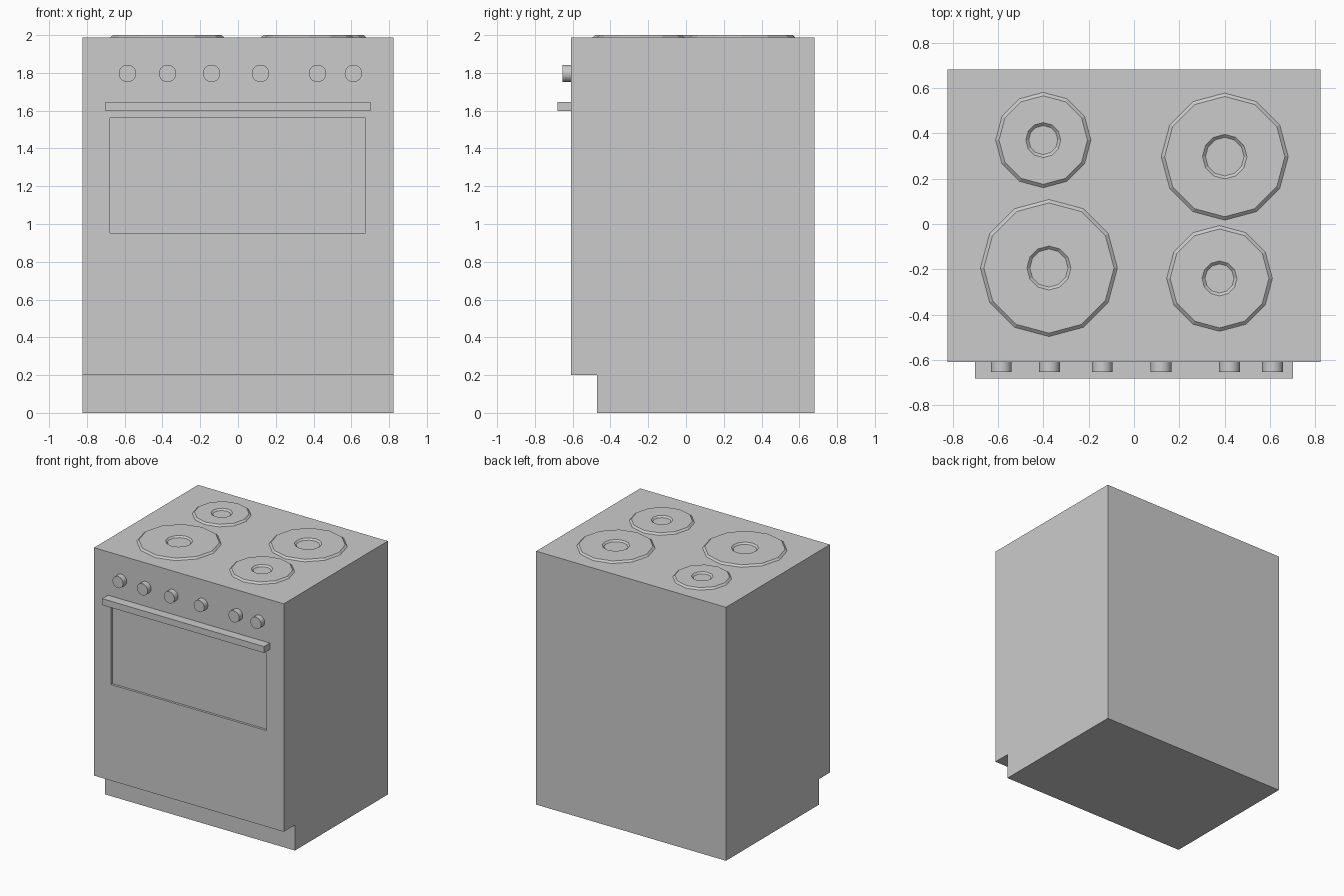
import bpy, bmesh
from math import pi, cos, sin

if "Cube" in bpy.data.objects:
    bpy.data.objects.remove(bpy.data.objects["Cube"])

TOP = 1.987      # hob surface height
FRONT = -0.608   # front panel plane


def make_object(name, verts, faces):
    mesh = bpy.data.meshes.new(name)
    bm = bmesh.new()
    vs = [bm.verts.new(v) for v in verts]
    for f in faces:
        bm.faces.new([vs[i] for i in f])
    bmesh.ops.recalc_face_normals(bm, faces=bm.faces)
    bm.to_mesh(mesh)
    bm.free()
    obj = bpy.data.objects.new(name, mesh)
    bpy.context.collection.objects.link(obj)
    return obj


def box(name, lo, hi):
    bpy.ops.mesh.primitive_cube_add(size=1, location=[(a + b) / 2 for a, b in zip(lo, hi)])
    obj = bpy.context.object
    obj.name = name
    obj.scale = [b - a for a, b in zip(lo, hi)]
    return obj


# Cabinet body: side profile with toe kick, extruded across the width
profile = [(-0.47, 0), (0.68, 0), (0.68, TOP), (FRONT, TOP), (FRONT, 0.2), (-0.47, 0.2)]
n = len(profile)
verts = [(x, y, z) for x in (-0.823, 0.823) for y, z in profile]
faces = [range(n), range(n, 2 * n)]
faces += [(i, (i + 1) % n, n + (i + 1) % n, n + i) for i in range(n)]
body = make_object("cabinet_body", verts, faces)

# Recessed oven window
cutter = box("window_cutter", (-0.677, FRONT - 0.1, 0.953), (0.674, FRONT + 0.018, 1.56))
cutter.hide_render = True
cutter.display_type = 'WIRE'
recess = body.modifiers.new("window_recess", 'BOOLEAN')
recess.operation = 'DIFFERENCE'
recess.solver = 'EXACT'
recess.object = cutter

# Door handle bar
box("door_handle", (-0.702, -0.68, 1.597), (0.702, FRONT, 1.647))

# Control knobs
for i, x in enumerate((-0.585, -0.373, -0.14, 0.119, 0.421, 0.611)):
    bpy.ops.mesh.primitive_cylinder_add(vertices=24, radius=0.046, depth=0.045,
                                        location=(x, FRONT - 0.0225, 1.797),
                                        rotation=(pi / 2, 0, 0))
    bpy.context.object.name = f"control_knob_{i + 1}"
    bpy.ops.object.shade_smooth_by_angle()


# Hot plates: 12-sided discs with a bevelled rim and a dished centre
def hot_plate(name, x, y, radius, hole, sides=12):
    rings = [(radius, TOP), (radius - 0.015, 2.0), (hole, 2.0), (hole - 0.013, TOP + 0.001)]
    verts = [(x + r * cos(2 * pi * k / sides), y + r * sin(2 * pi * k / sides), z)
             for r, z in rings for k in range(sides)]
    faces = [(j * sides + k, j * sides + (k + 1) % sides,
              (j + 1) * sides + (k + 1) % sides, (j + 1) * sides + k)
             for j in range(len(rings) - 1) for k in range(sides)]
    faces += [range(sides), range(3 * sides, 4 * sides)]
    make_object(name, verts, faces)


hot_plate("hot_plate_back_left", -0.40, 0.37, 0.21, 0.077)
hot_plate("hot_plate_front_left", -0.375, -0.194, 0.302, 0.097)
hot_plate("hot_plate_back_right", 0.40, 0.297, 0.28, 0.098)
hot_plate("hot_plate_front_right", 0.377, -0.24, 0.233, 0.077)
